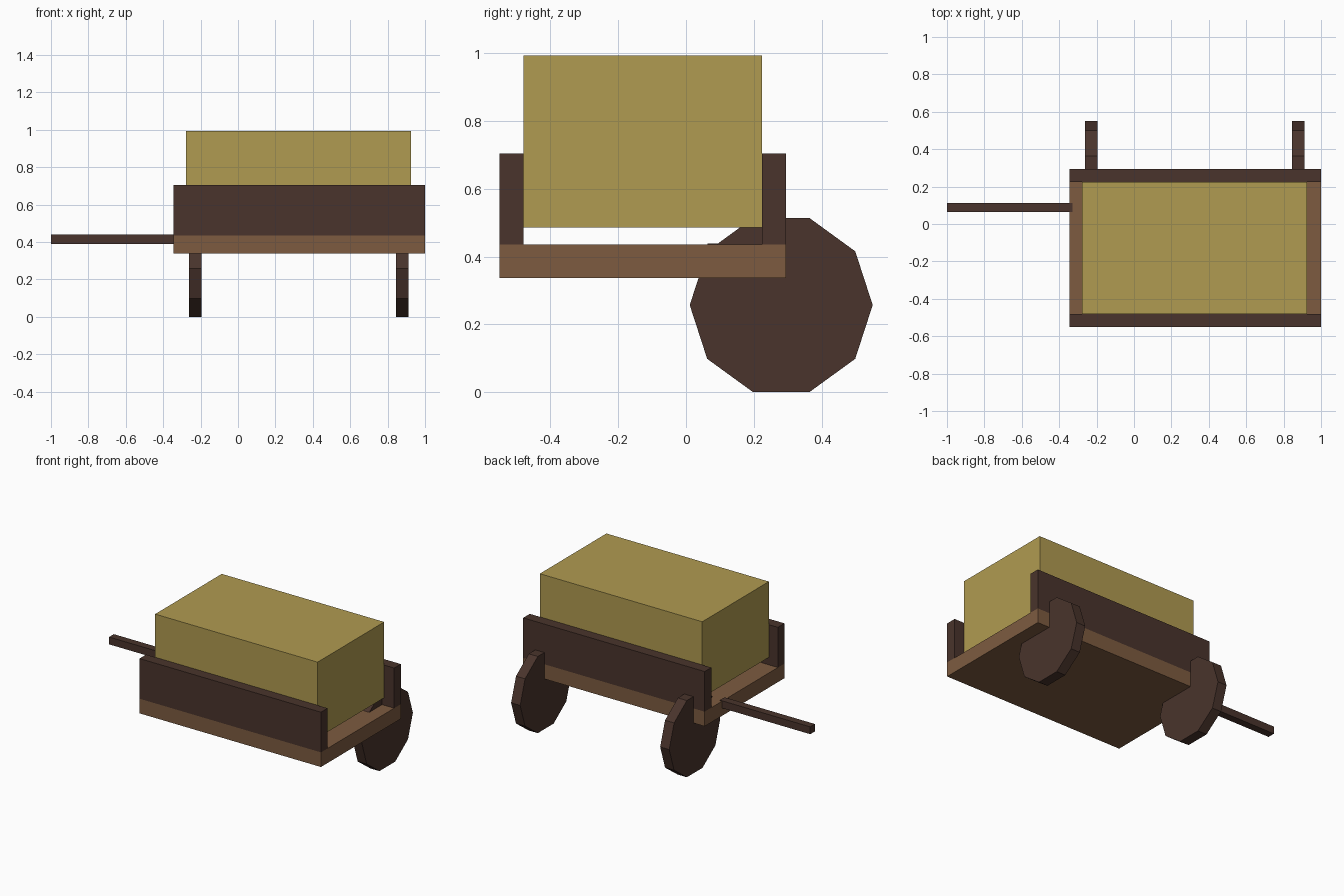
import bpy
import math

if "Cube" in bpy.data.objects:
    bpy.data.objects.remove(bpy.data.objects["Cube"])


def material(name, rgb):
    m = bpy.data.materials.new(name)
    m.diffuse_color = (*rgb, 1)
    m.use_nodes = True
    m.node_tree.nodes["Principled BSDF"].inputs["Base Color"].default_value = m.diffuse_color
    return m


dark_wood = material("dark wood", (0.067, 0.034, 0.025))
light_wood = material("light wood", (0.205, 0.105, 0.051))
straw = material("straw", (0.434, 0.328, 0.082))


def box(name, x, y, z, mat):
    """Box from (min, max) ranges on each axis."""
    bpy.ops.mesh.primitive_cube_add(size=1, location=[(a + b) / 2 for a, b in (x, y, z)])
    ob = bpy.context.object
    ob.name = name
    ob.scale = [b - a for a, b in (x, y, z)]
    bpy.ops.object.transform_apply(location=False, rotation=False, scale=True)
    ob.data.materials.append(mat)
    return ob


# Cart bed
box("cart_bed", (-0.345, 1.0), (-0.55, 0.295), (0.337, 0.435), light_wood)

# Side boards standing on the bed
for name, y in (("front_side_board", (-0.55, -0.48)), ("back_side_board", (0.225, 0.295))):
    box(name, (-0.345, 1.0), y, (0.435, 0.704), dark_wood)

# Hay load resting between the boards
box("hay_load", (-0.278, 0.926), (-0.48, 0.225), (0.485, 0.993), straw)

# Pull handle
box("handle", (-1.0, -0.33), (0.063, 0.113), (0.39, 0.439), dark_wood)

# Ten-sided wheels, flat side on the ground
RADIUS = 0.27
for name, x in (("left_wheel", -0.228), ("right_wheel", 0.877)):
    bpy.ops.mesh.primitive_cylinder_add(
        vertices=10, radius=RADIUS, depth=0.067,
        location=(x, 0.281, RADIUS * math.cos(math.pi / 10)),
        rotation=(0, math.pi / 2, 0))
    wheel = bpy.context.object
    wheel.name = name
    wheel.data.materials.append(dark_wood)
